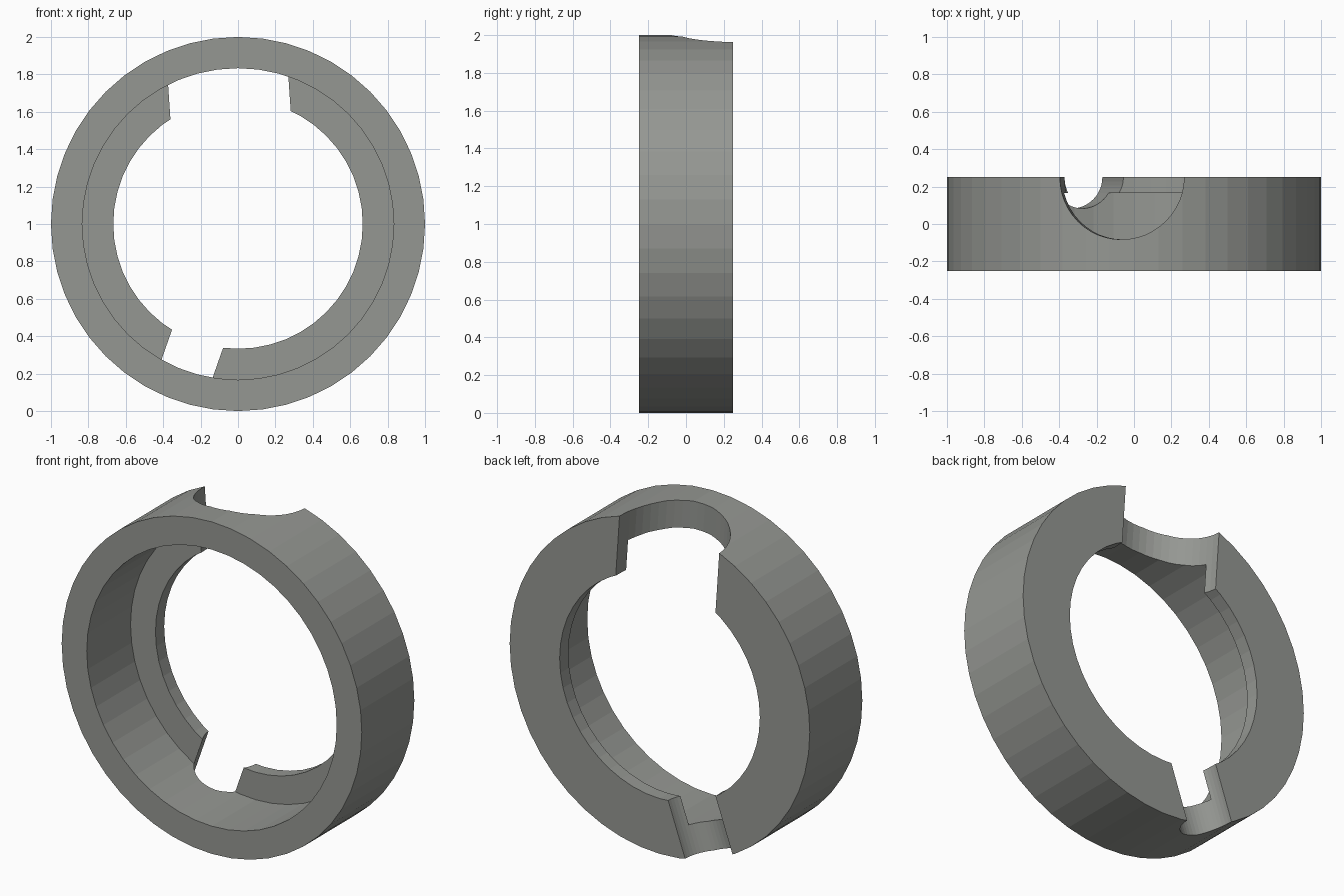
import bpy, bmesh, math
from mathutils import Matrix, Vector

if "Cube" in bpy.data.objects:
    bpy.data.objects.remove(bpy.data.objects["Cube"])

SEGMENTS = 48
grey = bpy.data.materials.new("warm grey")
grey.diffuse_color = (0.30, 0.31, 0.29, 1)
grey.use_nodes = True
grey.node_tree.nodes["Principled BSDF"].inputs["Base Color"].default_value = grey.diffuse_color


def finish(bm, name):
    bmesh.ops.recalc_face_normals(bm, faces=bm.faces)
    mesh = bpy.data.meshes.new(name)
    bm.to_mesh(mesh)
    bm.free()
    mesh.materials.append(grey)
    obj = bpy.data.objects.new(name, mesh)
    bpy.context.collection.objects.link(obj)
    return obj


# Collar: stepped section (radius, y) swept around the y axis
profile = [(1, -0.25), (1, 0.25), (0.667, 0.25),
           (0.667, 0.167), (0.833, 0.167), (0.833, -0.25)]
bm = bmesh.new()
rings = []
for i in range(SEGMENTS):
    a = 2 * math.pi * i / SEGMENTS
    rings.append([bm.verts.new((r * math.cos(a), y, 1 + r * math.sin(a)))
                  for r, y in profile])
for i in range(SEGMENTS):
    p, q = rings[i], rings[(i + 1) % SEGMENTS]
    for j in range(len(profile)):
        k = (j + 1) % len(profile)
        bm.faces.new((p[j], p[k], q[k], q[j]))
collar = finish(bm, "collar_ring")


# Radial round notches cut from the back edge
def notch(name, radius, angle):
    direction = Vector((math.cos(angle), 0, math.sin(angle)))
    rot = direction.to_track_quat('Z', 'Y').to_matrix().to_4x4()
    place = Matrix.Translation(Vector((0, 0.25, 1)) + direction * 0.85)
    bm = bmesh.new()
    bmesh.ops.create_cone(bm, cap_ends=True, segments=SEGMENTS, radius1=radius,
                          radius2=radius, depth=1.1, matrix=place @ rot)
    cutter = finish(bm, name)
    cutter.hide_render = True
    cutter.hide_set(True)
    mod = collar.modifiers.new(name, 'BOOLEAN')
    mod.operation = 'DIFFERENCE'
    mod.solver = 'EXACT'
    mod.object = cutter


notch("large_notch_cutter", 0.333, math.radians(93.9))
notch("small_notch_cutter", 0.167, math.radians(270 - 19.4))
